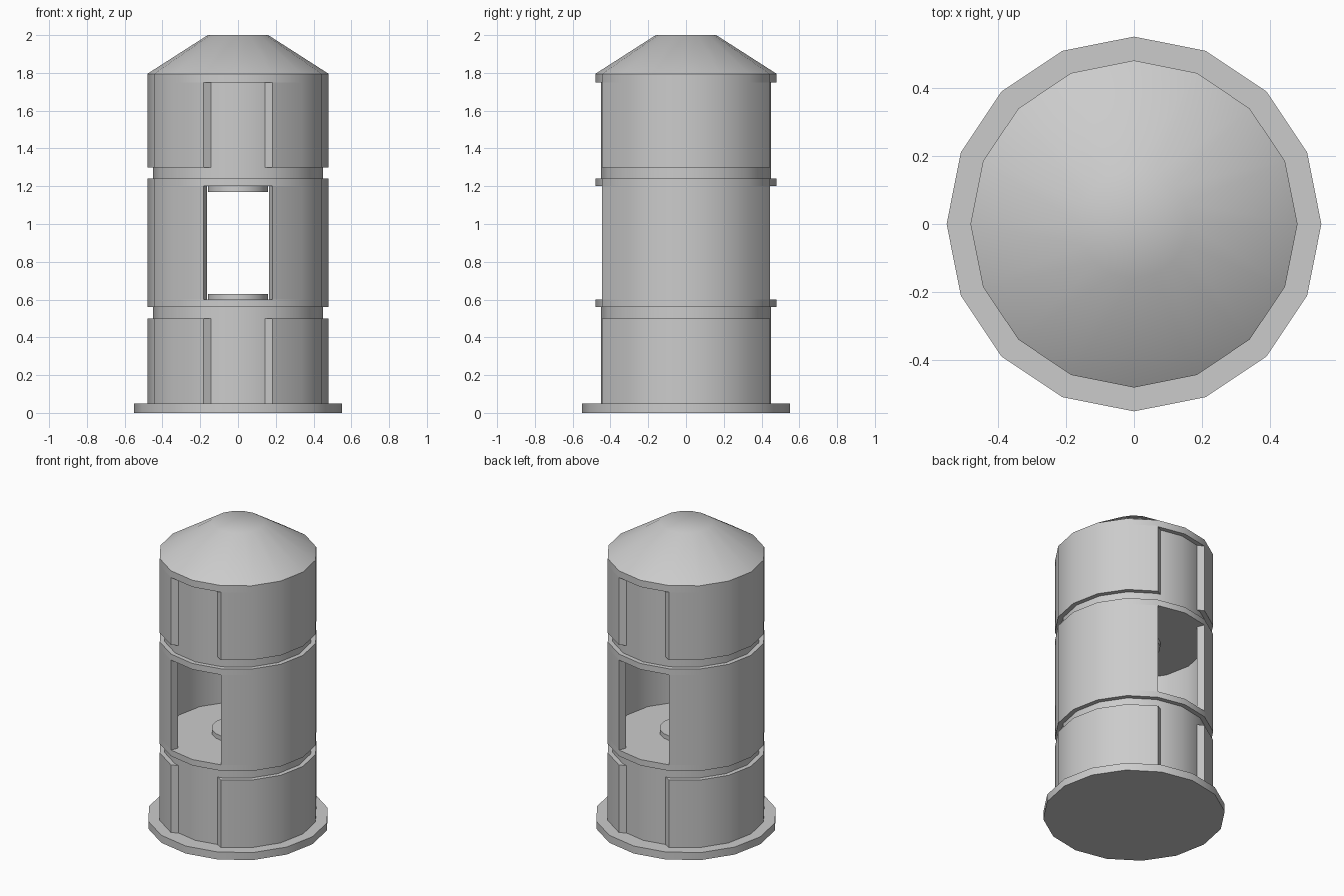
import bpy, bmesh, math

if "Cube" in bpy.data.objects:
    bpy.data.objects.remove(bpy.data.objects["Cube"])

SIDES = 16
R_OUT, R_CORE, R_IN = 0.48, 0.45, 0.43


def arc(r, first, last):
    """Points on the 16-sided outline, from step first to step last."""
    step = 1 if last >= first else -1
    return [(r * math.cos(2 * math.pi * i / SIDES), r * math.sin(2 * math.pi * i / SIDES))
            for i in range(first, last + step, step)]


def loft(name, rings):
    """Solid through a stack of (outline, z) rings, capped at both ends."""
    bm = bmesh.new()
    loops = [[bm.verts.new((x, y, z)) for x, y in pts] for pts, z in rings]
    for a, b in zip(loops, loops[1:]):
        n = len(a)
        for i in range(n):
            j = (i + 1) % n
            bm.faces.new((a[i], a[j], b[j], b[i]))
    bm.faces.new(loops[0])
    bm.faces.new(loops[-1])
    bmesh.ops.recalc_face_normals(bm, faces=bm.faces)
    mesh = bpy.data.meshes.new(name)
    bm.to_mesh(mesh)
    bm.free()
    ob = bpy.data.objects.new(name, mesh)
    bpy.context.collection.objects.link(ob)
    bpy.ops.object.select_all(action='DESELECT')
    ob.select_set(True)
    bpy.context.view_layer.objects.active = ob
    bpy.ops.object.shade_smooth_by_angle(angle=math.radians(40))
    return ob


def lathe(name, profile):
    return loft(name, [(arc(r, 0, SIDES - 1), z) for r, z in profile])


def pair(name, outline, z0, z1):
    """The same side piece on the right and, mirrored, on the left."""
    for label, s in (("right", 1), ("left", -1)):
        pts = [(s * x, y) for x, y in outline]
        loft(f"{name}_{label}", [(pts, z0), (pts, z1)])


# Foot plate
lathe("base_plate", [(0.55, 0), (0.55, 0.05)])

# Lower body: core with the sill band, and a raised centre disc in the room
lathe("lower_body", [(R_CORE, 0.04), (R_CORE, 0.56), (R_OUT, 0.56), (R_OUT, 0.60)])
lathe("floor_disc", [(0.16, 0.595), (0.16, 0.63)])

# Upper body: lintel band, core and roof with its cut-off cone
lathe("upper_body", [(R_OUT, 1.20), (R_OUT, 1.24), (R_CORE, 1.24), (R_CORE, 1.77)])
lathe("ceiling_disc", [(0.16, 1.17), (0.16, 1.205)])
lathe("roof", [(R_OUT, 1.75), (R_OUT, 1.795), (0.16, 2.0)])

# Curved side cladding, leaving recessed panels at front and back
cladding = arc(R_OUT, -3, 3) + [(0.14, 0.42), (0.14, -0.42)]
pair("lower_cladding", cladding, 0.045, 0.50)
pair("upper_cladding", cladding, 1.30, 1.755)

# Side walls of the open room, leaving a window at front and back
pair("room_wall", arc(R_OUT, -3, 3) + arc(R_IN, 3, -3), 0.60, 1.20)
